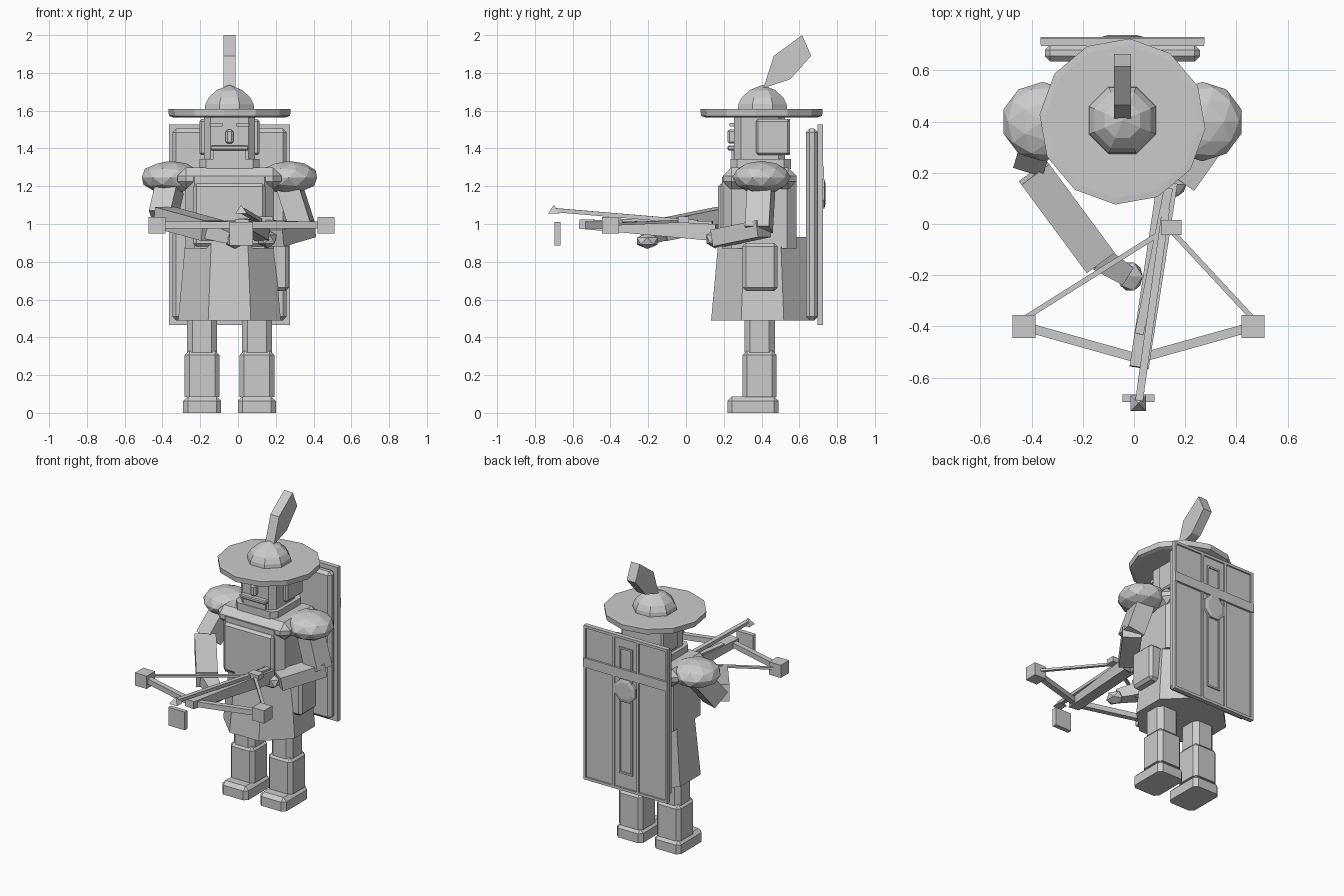
import bpy, bmesh, math
from mathutils import Vector, Matrix

if "Cube" in bpy.data.objects:
    bpy.data.objects.remove(bpy.data.objects["Cube"])

CX, CY = -0.045, 0.405          # body centre line

grey = bpy.data.materials.new("plain grey")
grey.diffuse_color = (0.6, 0.6, 0.6, 1)
grey.use_nodes = True
grey.node_tree.nodes["Principled BSDF"].inputs["Base Color"].default_value = grey.diffuse_color


def finish(name, bm):
    bmesh.ops.recalc_face_normals(bm, faces=bm.faces[:])
    me = bpy.data.meshes.new(name)
    bm.to_mesh(me)
    bm.free()
    me.materials.append(grey)
    ob = bpy.data.objects.new(name, me)
    bpy.context.collection.objects.link(ob)
    return ob


def box(name, x, y, z, bevel=0.0, edges="all"):
    """Box from axis ranges; edges: all, upright or top (upright + top)."""
    bm = bmesh.new()
    lo, hi = Vector((x[0], y[0], z[0])), Vector((x[1], y[1], z[1]))
    size, mid = hi - lo, (lo + hi) / 2
    bmesh.ops.create_cube(bm, size=1, matrix=Matrix.Translation(mid) @ Matrix.Diagonal((*size, 1)))
    if bevel:
        def pick(e):
            zs = [v.co.z for v in e.verts]
            upright = abs(zs[0] - zs[1]) > 1e-5
            return edges == "all" or upright or (edges == "top" and min(zs) > mid.z)
        bmesh.ops.bevel(bm, geom=[e for e in bm.edges if pick(e)], offset=bevel,
                        segments=1, affect='EDGES', clamp_overlap=True)
    return finish(name, bm)


def beam(name, p, q, w, h, w2=None, h2=None):
    """Straight bar between two points, optionally tapering."""
    p, q = Vector(p), Vector(q)
    d = q - p
    rot = d.to_track_quat('Z', 'Y').to_matrix().to_4x4()
    bm = bmesh.new()
    bmesh.ops.create_cube(bm, size=1)
    for v in bm.verts:
        end = v.co.z > 0
        v.co.x *= (w2 or w) if end else w
        v.co.y *= (h2 or h) if end else h
        v.co.z *= d.length
    bm.transform(Matrix.Translation((p + q) / 2) @ rot)
    return finish(name, bm)


def lathe(name, centre, profile, n, turn=0.0):
    """Faceted turned shape from (radius, z) points."""
    bm = bmesh.new()
    rings = []
    for r, z in profile:
        rings.append([bm.verts.new((centre[0] + r * math.cos(turn + math.tau * i / n),
                                    centre[1] + r * math.sin(turn + math.tau * i / n), z))
                      for i in range(n)])
    for a, b in zip(rings, rings[1:]):
        for i in range(n):
            j = (i + 1) % n
            bm.faces.new((a[i], a[j], b[j], b[i]))
    bm.faces.new(rings[0][::-1])
    bm.faces.new(rings[-1])
    return finish(name, bm)


def ball(name, c, s, sub=2):
    bm = bmesh.new()
    bmesh.ops.create_icosphere(bm, subdivisions=sub, radius=1,
                               matrix=Matrix.Translation(c) @ Matrix.Diagonal((*s, 1)))
    return finish(name, bm)


def around(half, c=CX):
    return (c - half, c + half)


# legs, greaves, boots
for side, s in (("left", -1), ("right", 1)):
    lx = CX + s * 0.145
    box(side + "_boot", around(0.1, lx), (0.22, 0.49), (0, 0.088), 0.024, "top")
    box(side + "_greave", around(0.092, lx), (0.3, 0.48), (0.085, 0.33), 0.024, "top")
    box(side + "_thigh", around(0.08, lx), (0.31, 0.47), (0.32, 0.6), 0.03, "upright")

# skirt and pouch
o = 1 / math.cos(math.pi / 8)
lathe("skirt", (CX, CY), [(0.272 * o, 0.49), (0.232 * o, 0.93)], 8, math.pi / 8)
box("side_pouch", (0.17, 0.27), (0.3, 0.485), (0.645, 0.9), 0.018)

# torso
box("torso", around(0.235), (0.19, 0.585), (0.87, 1.25), 0.05, "upright")
box("chest_plate", around(0.19), (0.17, 0.25), (0.88, 1.215), 0.016)
box("chest_collar", around(0.275), (0.195, 0.585), (1.18, 1.3), 0.045)
box("neck_guard", around(0.16), (0.235, 0.555), (1.29, 1.345), 0.035, "upright")

# head and face
box("head", around(0.135), (0.255, 0.525), (1.34, 1.57), 0.035, "upright")
for s in (-1, 1):
    box("cheek_guard", around(0.03, CX + s * 0.13), (0.37, 0.55), (1.365, 1.555), 0.012)
    box("eye", around(0.032, CX + s * 0.07), (0.23, 0.27), (1.515, 1.535))
box("neck_flap", around(0.13), (0.5, 0.55), (1.365, 1.555))
box("nose", around(0.02), (0.22, 0.27), (1.425, 1.5), 0.01)
box("mouth", around(0.1), (0.22, 0.27), (1.39, 1.415), 0.006)
box("chin", around(0.085), (0.24, 0.27), (1.345, 1.39))

# hat: brim, dome, plume
lathe("hat_brim", (CX, 0.4), [(0.3, 1.565), (0.322, 1.572), (0.325, 1.608), (0.3, 1.61)], 12, math.radians(-5))
lathe("hat_dome", (CX, 0.405), [(0.143, 1.6), (0.138, 1.635), (0.118, 1.67), (0.075, 1.708), (0.004, 1.735)],
      8, math.pi / 8)
bm = bmesh.new()
f = bm.faces.new([bm.verts.new((CX - 0.033, y, z)) for y, z in
                  ((0.41, 1.72), (0.465, 1.89), (0.615, 2.0), (0.663, 1.89), (0.55, 1.765))])
ext = bmesh.ops.extrude_face_region(bm, geom=[f])
bmesh.ops.translate(bm, vec=(0.066, 0, 0), verts=[v for v in ext["geom"] if isinstance(v, bmesh.types.BMVert)])
finish("plume", bm)

# shoulders
for s in (-1, 1):
    ball("shoulder_pad", (CX + s * 0.312, 0.4, 1.247), (0.16, 0.155, 0.087))

# arm reaching forward under the bow
beam("left_upper_arm", (-0.36, 0.38, 1.2), (-0.4, 0.25, 1.03), 0.12, 0.13)
beam("left_forearm", (-0.39, 0.2, 1.035), (-0.135, -0.145, 0.965), 0.135, 0.11)
beam("left_cuff", (-0.14, -0.13, 0.965), (-0.03, -0.2, 0.925), 0.1, 0.09, 0.08, 0.06)
ball("left_hand", (-0.015, -0.205, 0.91), (0.055, 0.065, 0.042), 1)

# arm bent to the trigger
beam("right_upper_arm", (0.265, 0.4, 1.22), (0.345, 0.385, 0.97), 0.13, 0.12)
beam("right_forearm", (0.36, 0.41, 0.975), (0.19, 0.17, 0.925), 0.12, 0.09)
ball("right_hand", (0.155, 0.155, 0.92), (0.055, 0.055, 0.05), 1)

# crossbow stock, rail and bolt
beam("stock", (0.13, 0.16, 0.955), (0.02, -0.56, 1.0), 0.08, 0.09, 0.075, 0.05)
beam("stock_rail", (0.135, 0.14, 1.005), (0.02, -0.43, 1.02), 0.035, 0.02)
beam("bolt_shaft", (0.125, 0.06, 1.01), (0.02, -0.69, 1.073), 0.03, 0.022)
lathe("bolt_tip", (0.017, -0.7), [(0.043, 1.056), (0.001, 1.1)], 4, math.pi / 4)
box("stirrup_plate", (-0.045, 0.08), (-0.695, -0.665), (0.885, 1.01))

# bow limbs, end blocks and string
for ex in (-0.43, 0.465):
    e = Vector((ex, -0.4, 0.995))
    beam("bow_limb", e, (0.017, -0.525, 0.995), 0.036, 0.036)
    box("bow_end", around(0.045, ex), (-0.445, -0.355), (0.95, 1.038))
    beam("bow_string", e + Vector((0, 0.03, 0.005)), (0.135, -0.015, 1.015), 0.02, 0.015)
box("string_catch", (0.105, 0.185), (-0.042, 0.015), (1.005, 1.04))

# shield on the back: core, plate, raised frame, boss
box("shield_core", around(0.302), (0.635, 0.7), (0.49, 1.505), 0.02)
box("shield_plate", around(0.318), (0.695, 0.716), (0.465, 1.528))
for s in (-1, 1):
    box("shield_side_rim", around(0.009, CX + s * 0.311), (0.7, 0.726), (0.465, 1.528))
    box("shield_middle_bar", around(0.008, CX + s * 0.092), (0.7, 0.726), (0.465, 1.528))
    box("shield_inner_bar", around(0.006, CX + s * 0.045), (0.7, 0.724), (0.58, 1.45))
for z in (0.474, 1.519):
    box("shield_end_rim", around(0.32), (0.7, 0.726), (z - 0.009, z + 0.009))
for z in (0.586, 1.444):
    box("shield_inner_cap", around(0.051), (0.7, 0.724), (z - 0.006, z + 0.006))
box("shield_cross_band", around(0.32), (0.7, 0.73), (1.24, 1.305))
boss = lathe("shield_boss", (0, 0), [(0.085, -0.015), (0.085, 0.012), (0.06, 0.018)], 8, math.pi / 8)
boss.data.transform(Matrix.Translation((CX, 0.72, 1.16)) @ Matrix.Rotation(-math.pi / 2, 4, 'X'))
